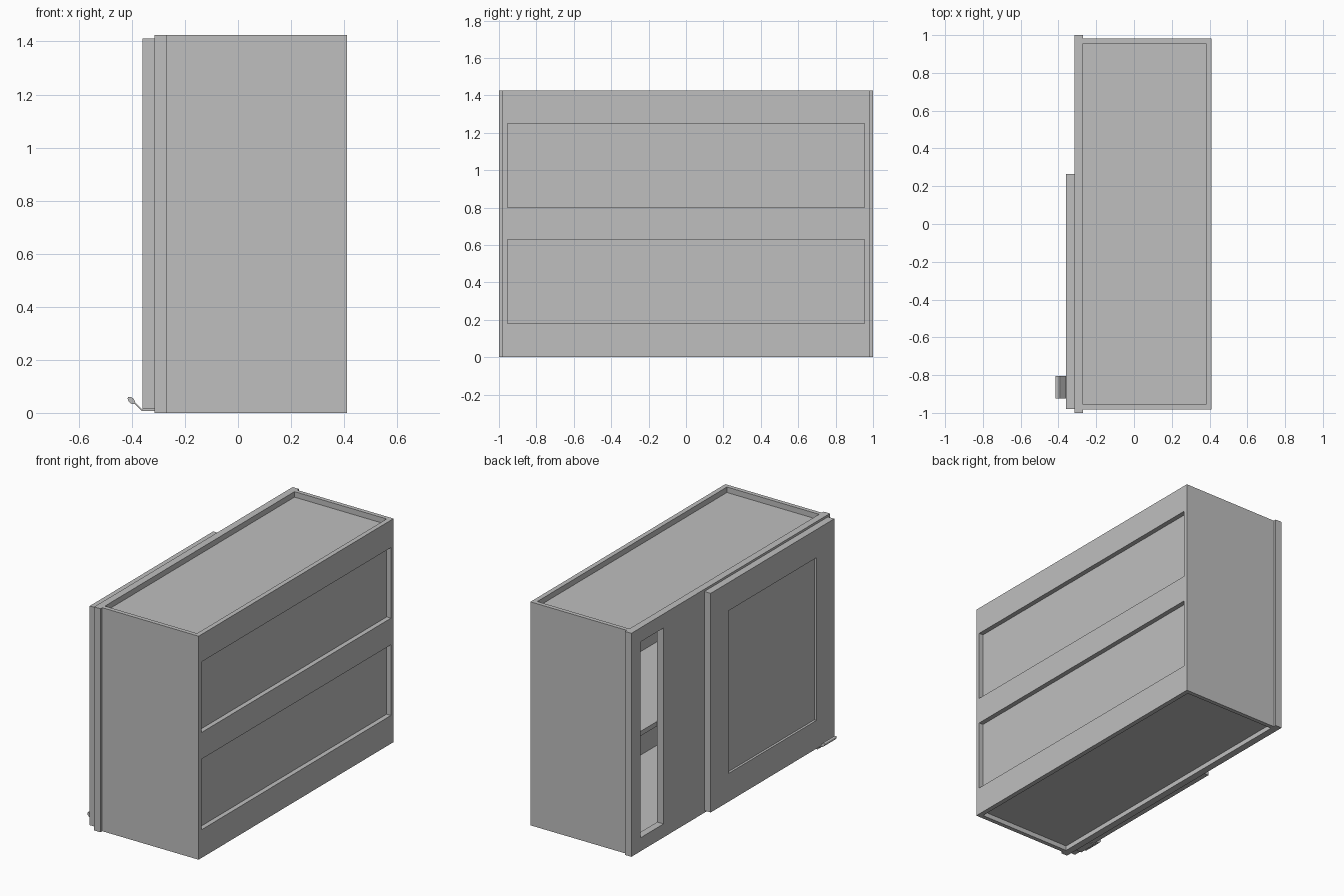
import bpy, bmesh, math
from mathutils import Matrix

cube = bpy.data.objects.get("Cube")
if cube:
    bpy.data.objects.remove(cube, do_unlink=True)

# One plain grey finish
grey = bpy.data.materials.new("plain_grey")
grey.use_nodes = True
colour = (0.52, 0.52, 0.52, 1)
grey.diffuse_color = colour
grey.node_tree.nodes["Principled BSDF"].inputs["Base Color"].default_value = colour


def finish(name, bm):
    bmesh.ops.recalc_face_normals(bm, faces=bm.faces)
    mesh = bpy.data.meshes.new(name)
    bm.to_mesh(mesh)
    bm.free()
    mesh.materials.append(grey)
    obj = bpy.data.objects.new(name, mesh)
    bpy.context.collection.objects.link(obj)
    return obj


def boxes(name, *ranges):
    """One object made of boxes, each given as (x0, x1, y0, y1, z0, z1)."""
    bm = bmesh.new()
    for x0, x1, y0, y1, z0, z1 in ranges:
        m = Matrix.Translation(((x0 + x1) / 2, (y0 + y1) / 2, (z0 + z1) / 2))
        m = m @ Matrix.Diagonal((x1 - x0, y1 - y0, z1 - z0, 1))
        bmesh.ops.create_cube(bm, size=1, matrix=m)
    return finish(name, bm)


def extrude_y(name, points, y0, y1):
    """Closed x-z profile extruded along y."""
    bm = bmesh.new()
    face = bm.faces.new([bm.verts.new((x, y0, z)) for x, z in points])
    ext = bmesh.ops.extrude_face_region(bm, geom=[face])
    verts = [g for g in ext["geom"] if isinstance(g, bmesh.types.BMVert)]
    bmesh.ops.translate(bm, verts=verts, vec=(0, y1 - y0, 0))
    return finish(name, bm)


H = 1.425                      # cabinet height
FX0, FX1 = -0.315, -0.27       # face frame front and back
BX0, BX1 = 0.38, 0.41          # back rails inside and outside
SY0, SY1 = 0.955, 0.982        # side panel inside and outside

# Carcass: sides, top, bottom, shelf and thin back
for side, s in (("left", 1), ("right", -1)):
    ya, yb = sorted((s * SY0, s * SY1))
    boxes("side_panel_" + side, (FX1, BX1, ya, yb, 0, H))
boxes("top_panel", (FX1, BX0, -SY0, SY0, H - 0.065, H - 0.035))
boxes("bottom_panel", (FX1, BX0, -SY0, SY0, 0.03, 0.06))
boxes("shelf", (FX1 + 0.01, BX0 - 0.015, -SY0, SY0, 0.69, 0.72))
boxes("back_panel", (BX0 - 0.015, BX0, -SY0, SY0, 0.06, H - 0.065))

# Rails across the back
for name, z0, z1 in (("bottom", 0, 0.18), ("middle", 0.63, 0.80), ("top", 1.25, H)):
    boxes("back_rail_" + name, (BX0, BX1, -SY0, SY0, z0, z1))

# Face frame with a narrow open bay and a bay behind the door
ZB, ZT = 0.086, 1.335
boxes("face_frame",
      (FX0, FX1, -1, 1, 0, ZB), (FX0, FX1, -1, 1, ZT, H),
      (FX0, FX1, 0.91, 1, ZB, ZT), (FX0, FX1, 0.20, 0.676, ZB, ZT),
      (FX0, FX1, -1, -0.91, ZB, ZT))

# Door: stiles, rails and a recessed centre panel
DX, DY0, DY1, DZ0, DZ1, W = -0.36, -0.98, 0.265, 0.014, 1.411, 0.18
boxes("door_frame",
      (DX, FX0, DY0, DY0 + W, DZ0, DZ1), (DX, FX0, DY1 - W, DY1, DZ0, DZ1),
      (DX, FX0, DY0 + W, DY1 - W, DZ0, DZ0 + W),
      (DX, FX0, DY0 + W, DY1 - W, DZ1 - W, DZ1))
boxes("door_panel", (DX + 0.015, FX0 - 0.008, DY0 + W, DY1 - W, DZ0 + W, DZ1 - W))

# Tab pull under the door edge: bent strip and oval grip
PY0, PY1 = -0.925, -0.805
extrude_y("pull_strip", [(FX0, 0.014), (-0.362, 0.014), (-0.39, 0.042),
                         (-0.394, 0.038), (-0.364, 0.008), (FX0, 0.008)], PY0, PY1)
tilt = math.radians(-45)
oval = []
for i in range(16):
    a = i * math.tau / 16
    u, v = 0.017 * math.cos(a), 0.010 * math.sin(a)
    oval.append((-0.402 + u * math.cos(tilt) - v * math.sin(tilt),
                 0.047 + u * math.sin(tilt) + v * math.cos(tilt)))
grip = extrude_y("pull_grip", oval, PY0, PY1)
bpy.context.view_layer.objects.active = grip
grip.select_set(True)
bpy.ops.object.shade_smooth_by_angle(angle=math.radians(40))
